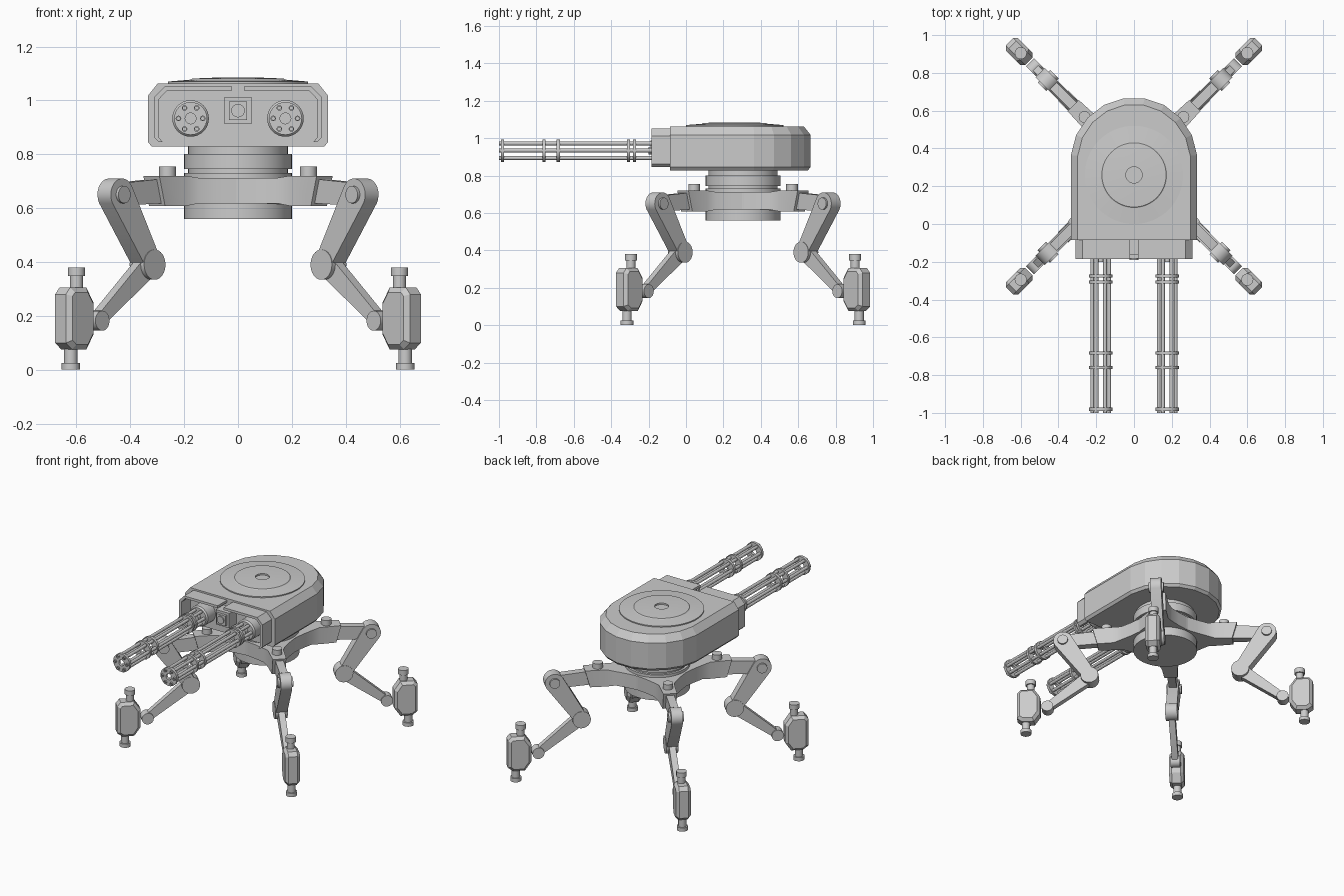
import bpy, bmesh
from math import sin, cos, pi, radians, atan2
from mathutils import Matrix, Vector

cube = bpy.data.objects.get("Cube")
if cube:
    bpy.data.objects.remove(cube)

grey = bpy.data.materials.new("light_grey_metal")
grey.use_nodes = True
COLOUR = (0.6, 0.6, 0.6, 1)
grey.diffuse_color = COLOUR
grey.node_tree.nodes["Principled BSDF"].inputs["Base Color"].default_value = COLOUR

ALONG_Y = Matrix.Rotation(pi / 2, 4, "X")      # turns local z towards -y
BASE_Y = 0.305
smooth_parts = []


def finish(name, bm, smooth=True):
    bmesh.ops.remove_doubles(bm, verts=bm.verts, dist=1e-5)
    bmesh.ops.recalc_face_normals(bm, faces=bm.faces)
    mesh = bpy.data.meshes.new(name)
    bm.to_mesh(mesh)
    bm.free()
    mesh.materials.append(grey)
    ob = bpy.data.objects.new(name, mesh)
    bpy.context.collection.objects.link(ob)
    if smooth:
        smooth_parts.append(ob)
    return ob


def prism(name, pts, axis, lo, hi, smooth=True):
    """Extrude an outline along y or z."""
    bm = bmesh.new()
    place = (lambda u, v, w: (u, w, v)) if axis == "y" else (lambda u, v, w: (u, v, w))
    a = [bm.verts.new(place(u, v, lo)) for u, v in pts]
    b = [bm.verts.new(place(u, v, hi)) for u, v in pts]
    bm.faces.new(a)
    bm.faces.new(b)
    for i in range(len(pts)):
        j = (i + 1) % len(pts)
        bm.faces.new((a[i], a[j], b[j], b[i]))
    return finish(name, bm, smooth)


def lathe(name, profile, centre, turn=Matrix(), steps=32, closed=False):
    """Spin a (radius, height) profile round local z."""
    bm = bmesh.new()
    vs = [bm.verts.new((r, 0, h)) for r, h in profile]
    pairs = list(zip(vs, vs[1:])) + ([(vs[-1], vs[0])] if closed else [])
    es = [bm.edges.new(p) for p in pairs]
    bmesh.ops.spin(bm, geom=vs + es, cent=(0, 0, 0), axis=(0, 0, 1),
                   angle=2 * pi, steps=steps)
    bmesh.ops.transform(bm, matrix=Matrix.Translation(centre) @ turn, verts=bm.verts)
    return finish(name, bm)


def drum(name, r, lo, hi, centre, turn=Matrix(), steps=32):
    return lathe(name, [(0, lo), (r, lo), (r, hi), (0, hi)], centre, turn, steps)


def link(name, p0, r0, p1, r1, width):
    """Tapered bar with rounded ends, in the leg's radial plane."""
    a = atan2(p1[1] - p0[1], p1[0] - p0[0])
    pts = []
    for (cx, cz), r, start in ((p0, r0, a + pi / 2), (p1, r1, a - pi / 2)):
        for i in range(13):
            t = start + pi * i / 12
            pts.append((cx + r * cos(t), cz + r * sin(t)))
    return prism(name, pts, "y", -width / 2, width / 2)


# Pedestal under the turret
lathe("pedestal", [(0, .56), (.2, .56), (.2, .62), (.215, .62), (.215, .71), (.2, .71),
                   (.2, .73), (.185, .73), (.185, .745), (.2, .745), (.2, .8),
                   (.185, .8), (.185, .84), (0, .84)], (0, BASE_Y, 0), steps=48)

# Turret hull: stacked D-shaped outlines with chamfered rims
def hull_outline(inset):
    w, d = .334 - inset, .335 - inset
    arc = [radians(5 + 170 * i / 9) for i in range(10)]
    return [(w, -.085)] + [(w * cos(t) / cos(arc[0]), .335 + d * sin(t)) for t in arc] + [(-w, -.085)]


bm = bmesh.new()
layers = [[bm.verts.new((x, y, z)) for x, y in hull_outline(inset)]
          for inset, z in ((.014, .828), (0, .845), (0, 1.018), (.036, 1.063))]
bm.faces.new(layers[0])
bm.faces.new(layers[-1])
for low, high in zip(layers, layers[1:]):
    for i in range(len(low)):
        j = (i + 1) % len(low)
        bm.faces.new((low[i], low[j], high[j], high[i]))
finish("turret_hull", bm, smooth=False)

# Roof disc, a shallow dome with a central well
lathe("roof_hatch", [(0, 1.05), (.26, 1.05), (.26, 1.07), (.175, 1.077), (.17, 1.081),
                     (.1, 1.084), (.043, 1.085), (.043, 1.075), (0, 1.075)],
      (0, .26, 0), steps=64)

# Front hood: one bent plate on each side
for side, s in (("left", 1), ("right", -1)):
    hood = [(.022, 1.052), (.272, 1.052), (.311, 1.012), (.311, .862), (.293, .845),
            (.28, .845), (.293, .862), (.293, 1.005), (.264, 1.036), (.022, 1.036)]
    prism(side + "_front_hood", [(s * x, z) for x, z in hood], "y", -.185, -.08, False)

# Sensor between the guns
def square(h, z=.962):
    return [(-h, z - h), (h, z - h), (h, z + h), (-h, z + h)]


prism("sensor_housing", square(.05), "y", -.165, -.08, False)
prism("sensor_bezel", square(.034), "y", -.182, -.16, False)
drum("sensor_lens", .025, 0, .012, (0, -.178, .962), ALONG_Y)

# Rotary guns: housing, six barrels and clamp rings
for side, s in (("left", 1), ("right", -1)):
    gx, gz = s * .176, .933
    lathe(side + "_gun_housing", [(0, .08), (.068, .08), (.068, .165), (.06, .175), (0, .175)],
          (gx, 0, gz), ALONG_Y)
    drum(side + "_gun_hub", .02, .17, .2, (gx, 0, gz), ALONG_Y)
    for k in range(6):
        a = k * pi / 3
        centre = (gx + .045 * cos(a), 0, gz + .045 * sin(a))
        lathe(f"{side}_barrel_{k + 1}", [(0, .17), (.0105, .17), (.0105, 1), (.006, 1),
                                         (.006, .97), (0, .97)], centre, ALONG_Y, 12)
    for k, (lo, hi) in enumerate(((.267, .283), (.3, .315), (.674, .692), (.752, .768), (.972, .99))):
        lathe(f"{side}_clamp_ring_{k + 1}", [(.02, lo), (.061, lo), (.061, hi), (.02, hi)],
              (gx, 0, gz), ALONG_Y, closed=True)

# One leg, drawn with its radial direction along +x
leg = []
KNEE, ELBOW, ANKLE = (.643, .65), (.475, .39), (.742, .182)

half = [(.14, .16), (.21, .105), (.27, .065), (.33, .048), (.435, .042)]
hip = prism("hip_bracket", half + [(x, -y) for x, y in reversed(half)], "z", .618, .712)
for v in hip.data.vertices:
    if v.co.x > .3:
        top = v.co.z > .65
        v.co.z += .008 if top else -.01
        v.co.x += .02 if top and v.co.x > .4 else -.01
leg.append(hip)
leg.append(drum("hip_peg", .031, .70, .755, (.37, 0, 0)))
leg.append(link("hip_arm", (.43, .663), .045, KNEE, .042, .05))
leg.append(link("upper_link", KNEE, .06, ELBOW, .04, .07))
leg.append(link("lower_link", ELBOW, .042, ANKLE, .024, .04))
for name, (x, z), r, w in (("knee_pin", KNEE, .032, .047), ("elbow_disc", ELBOW, .056, .038),
                           ("ankle_disc", ANKLE, .037, .03)):
    leg.append(drum(name, r, -w, w, (x, 0, z), ALONG_Y))

# Foot pod with a plunger above and below
pod = [(.787, .25), (.787, .13), (.825, .075), (.9, .075), (.932, .10),
       (.932, .28), (.91, .305), (.825, .305)]
foot = prism("foot_pod", pod, "y", -.046, .046, False)
bm = bmesh.new()
bm.from_mesh(foot.data)
rim = [e for e in bm.edges if abs(e.verts[0].co.y - e.verts[1].co.y) < .001]
bmesh.ops.bevel(bm, geom=rim, offset=.018, segments=1, affect="EDGES")
bm.to_mesh(foot.data)
bm.free()
leg.append(foot)
leg.append(lathe("foot_top_plunger", [(0, .29), (.024, .29), (.024, .347), (.032, .347),
                                      (.032, .38), (0, .38)], (.848, 0, 0), steps=24))
leg.append(lathe("foot_bottom_plunger", [(0, 0), (.034, 0), (.034, .025), (.025, .025),
                                         (.025, .09), (0, .09)], (.878, 0, 0), steps=24))

# Place the leg at the four corners
corners = (("back_left", 45), ("back_right", 135), ("front_right", 225), ("front_left", 315))
for part in leg:
    base = part.name
    for k, (corner, angle) in enumerate(corners):
        ob = part
        if k:
            ob = bpy.data.objects.new(base, part.data.copy())
            bpy.context.collection.objects.link(ob)
            if part in smooth_parts:
                smooth_parts.append(ob)
        ob.name = f"{corner}_{base}"
        ob.matrix_world = Matrix.Translation((0, BASE_Y, 0)) @ Matrix.Rotation(radians(angle), 4, "Z")

# Smooth round parts, keeping their edges sharp
bpy.ops.object.select_all(action="DESELECT")
for ob in smooth_parts:
    ob.select_set(True)
bpy.context.view_layer.objects.active = smooth_parts[0]
bpy.ops.object.shade_smooth_by_angle(angle=radians(25))
bpy.ops.object.select_all(action="DESELECT")
